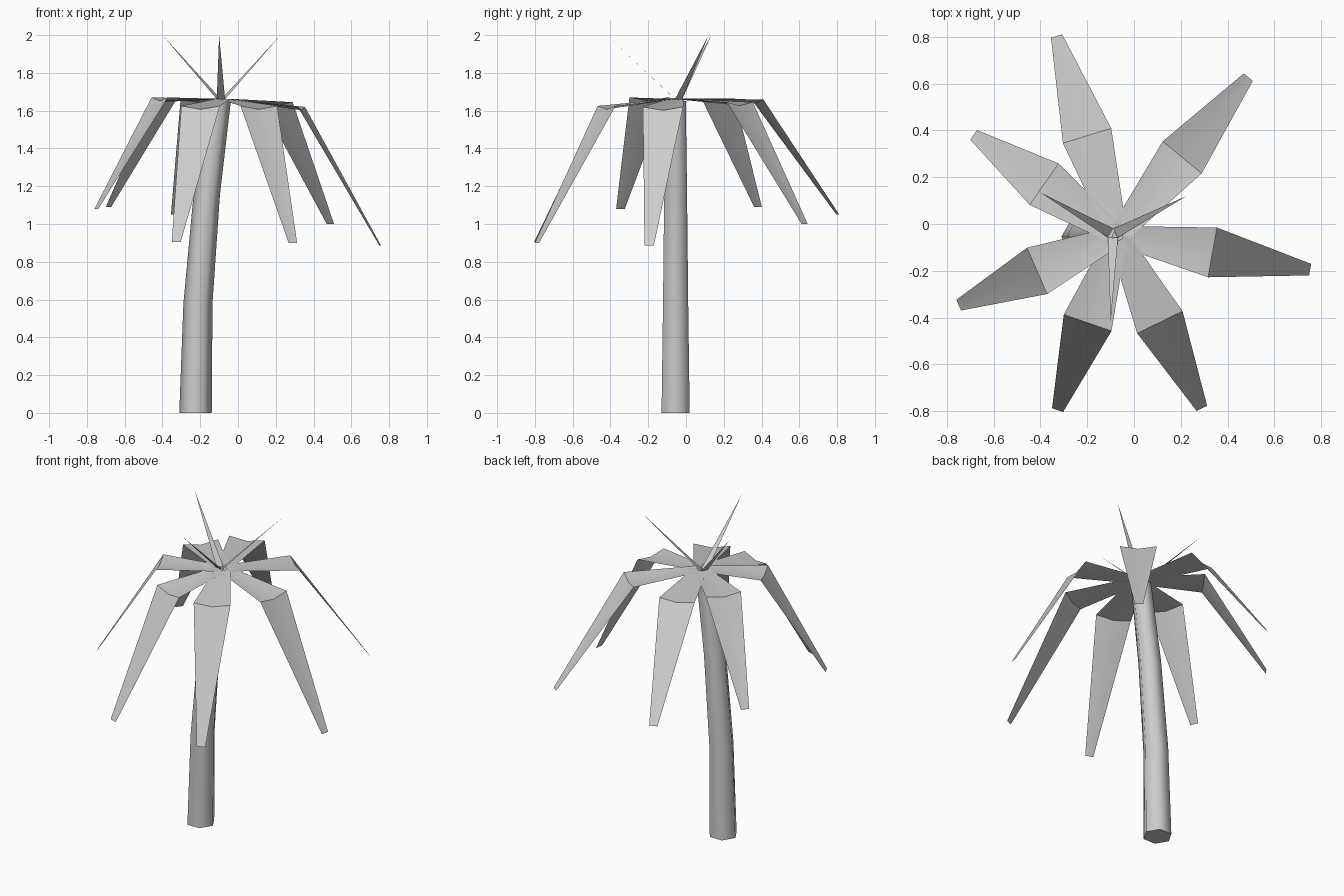
import bpy
from math import sin, cos, radians, pi
from mathutils import Vector

if "Cube" in bpy.data.objects:
    bpy.data.objects.remove(bpy.data.objects["Cube"])


def add_mesh(name, verts, faces, smooth_angle=None):
    me = bpy.data.meshes.new(name)
    me.from_pydata(verts, [], faces)
    ob = bpy.data.objects.new(name, me)
    bpy.context.collection.objects.link(ob)
    if smooth_angle:
        bpy.ops.object.select_all(action='DESELECT')
        bpy.context.view_layer.objects.active = ob
        ob.select_set(True)
        bpy.ops.object.shade_smooth_by_angle(angle=radians(smooth_angle))
    return ob


# Trunk: hexagonal rings following a leaning curve (x, y, z, radius)
rings = [(-0.225, -0.055, 0, 0.086), (-0.212, -0.055, 0.58, 0.077),
         (-0.166, -0.055, 1.15, 0.070), (-0.10, -0.055, 1.65, 0.062)]
N = 6
verts = [(x + r * cos(2 * pi * k / N), y + r * sin(2 * pi * k / N), z)
         for x, y, z, r in rings for k in range(N)]
faces = [(i * N + k, i * N + (k + 1) % N, (i + 1) * N + (k + 1) % N, (i + 1) * N + k)
         for i in range(len(rings) - 1) for k in range(N)]
faces.append(tuple(reversed(range(N))))
faces.append(tuple(range((len(rings) - 1) * N, len(rings) * N)))
add_mesh("trunk", verts, faces, 65)

# Drooping leaves: angle, bend radius, tip radius, bend height, tip height
crown = Vector((-0.07, -0.05, 0))
leaves = [(107, 0.447, 0.893, 1.66, 1.05), (50.5, 0.434, 0.879, 1.645, 1.00),
          (-10, 0.412, 0.836, 1.62, 0.885), (-64, 0.412, 0.822, 1.625, 0.90),
          (-109, 0.394, 0.789, 1.625, 0.905), (203.6, 0.376, 0.742, 1.67, 1.08),
          (145, 0.384, 0.752, 1.665, 1.09)]
for n, (a, mid_r, tip_r, mid_z, tip_z) in enumerate(leaves, 1):
    out = Vector((cos(radians(a)), sin(radians(a)), 0))
    side = Vector((-out.y, out.x, 0))
    verts = []
    # Three rows across: the midrib sags slightly at the bend
    for r, w, z, dip in ((0.02, 0.045, 1.662, 0), (mid_r, 0.108, mid_z, 0.018),
                         (tip_r, 0.025, tip_z, 0)):
        for s in (-1, 0, 1):
            verts.append(crown + out * r + side * w * s
                         + Vector((0, 0, z - (dip if s == 0 else 0))))
    faces = [(i * 3 + j, i * 3 + 3 + j, i * 3 + 4 + j, i * 3 + 1 + j)
             for i in range(2) for j in range(2)]
    add_mesh(f"leaf_{n}", verts, faces, 40)

# Upright young shoots: three thin pointed blades around the crown
heart = Vector((-0.09, -0.045, 1.66))
tips = [(-0.40, 0.135, 2.0), (0.225, 0.12, 2.0), (-0.10, -0.42, 2.0)]
for n, t in enumerate(tips, 1):
    tip = Vector(t)
    out = Vector((tip.x - heart.x, tip.y - heart.y, 0)).normalized()
    side = Vector((-out.y, out.x, 0)) * 0.022
    base = heart + out * 0.012
    add_mesh(f"shoot_{n}", [base - side, base + side, tip], [(0, 2, 1)])
